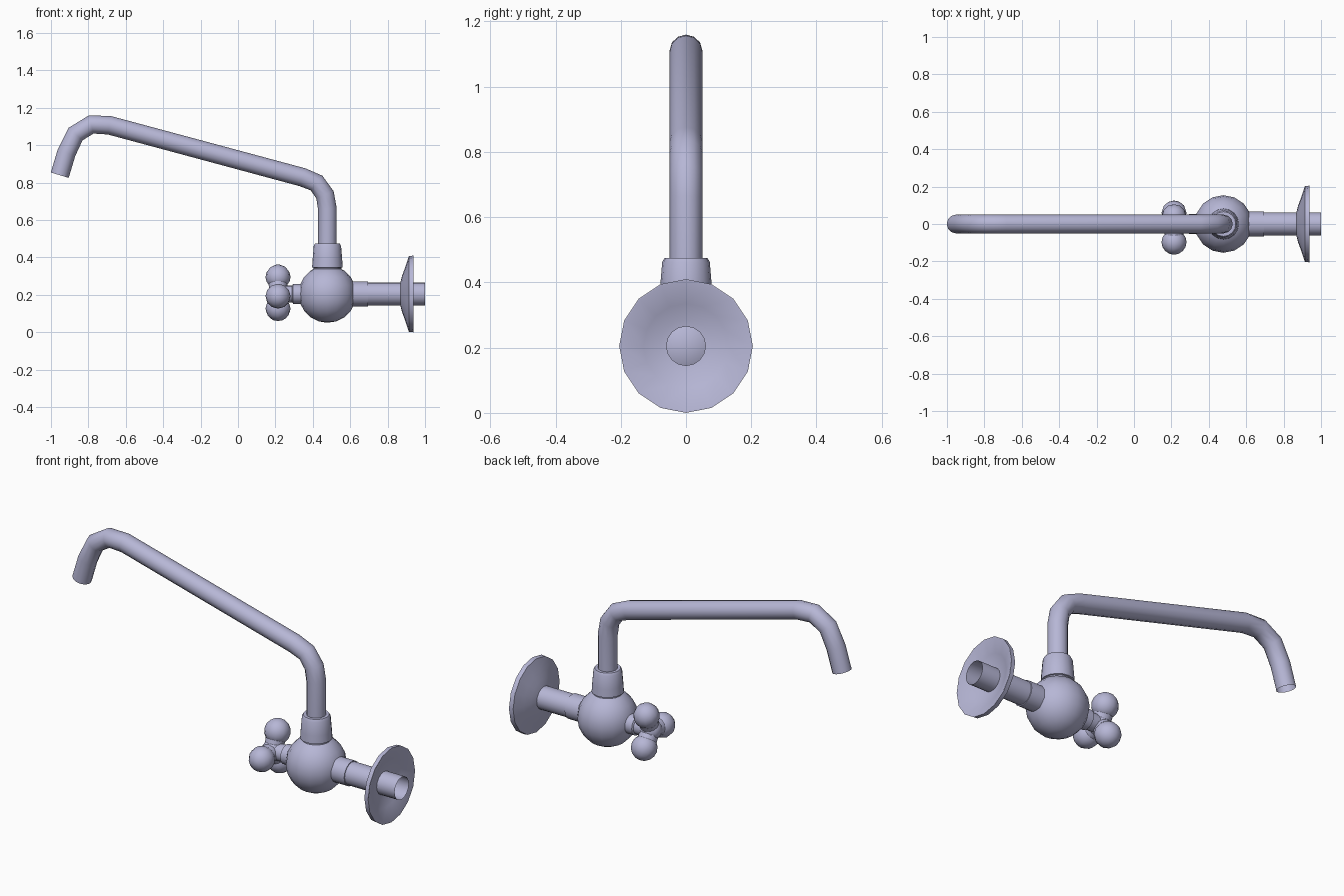
import bpy, bmesh, math
from mathutils import Matrix, Vector

cube = bpy.data.objects.get("Cube")
if cube:
    bpy.data.objects.remove(cube, do_unlink=True)

AXIS_Z = 0.205   # height of the horizontal body axis
BODY_X = 0.478   # centre of the ball and riser

metal = bpy.data.materials.new("lavender grey metal")
metal.use_nodes = True
COLOR = (0.47, 0.47, 0.67, 1)
metal.diffuse_color = COLOR
metal.node_tree.nodes["Principled BSDF"].inputs["Base Color"].default_value = COLOR


def finish(obj, angle=40):
    """Give the part its material and smooth shading with sharp edges."""
    obj.data.materials.clear()
    obj.data.materials.append(metal)
    bpy.ops.object.select_all(action='DESELECT')
    obj.select_set(True)
    bpy.context.view_layer.objects.active = obj
    bpy.ops.object.shade_smooth_by_angle(angle=math.radians(angle))


def add_mesh(name, bm, angle=40):
    bmesh.ops.recalc_face_normals(bm, faces=bm.faces)
    mesh = bpy.data.meshes.new(name)
    bm.to_mesh(mesh)
    bm.free()
    obj = bpy.data.objects.new(name, mesh)
    bpy.context.collection.objects.link(obj)
    finish(obj, angle)
    return obj


def lathe(name, profile, axis, sides=16, angle=40):
    """Spin (position, radius) pairs around the body's x axis or the riser's z axis."""
    bm = bmesh.new()
    rings = []
    for t, r in profile:
        ring = []
        for i in range(sides):
            a = 2 * math.pi * i / sides
            c, s = r * math.cos(a), r * math.sin(a)
            co = (t, c, AXIS_Z + s) if axis == 'x' else (BODY_X + c, s, t)
            ring.append(bm.verts.new(co))
        rings.append(ring)
    for lo, hi in zip(rings, rings[1:]):
        for i in range(sides):
            j = (i + 1) % sides
            bm.faces.new((lo[i], lo[j], hi[j], hi[i]))
    return add_mesh(name, bm, angle)


# Ball-shaped valve body
bm = bmesh.new()
bmesh.ops.create_uvsphere(bm, u_segments=16, v_segments=10, radius=0.154,
                          matrix=Matrix.Translation((BODY_X, 0, AXIS_Z)))
add_mesh("valve_body", bm)

# Tapered collar on top of the ball
lathe("collar", [(0.31, 0.072), (0.345, 0.075), (0.347, 0.082), (0.39, 0.079),
                 (0.462, 0.073), (0.475, 0.066), (0.475, 0.045)], 'z')

# Wall pipe, its ring next to the ball, and the open stub behind the flange
lathe("wall_pipe", [(0.60, 0.062), (1.0, 0.062)], 'x')
lathe("pipe_ring", [(0.60, 0.067), (0.695, 0.067), (0.695, 0.060)], 'x')

# Dished wall flange
lathe("wall_flange", [(0.868, 0.060), (0.870, 0.068), (0.878, 0.10), (0.893, 0.14),
                      (0.914, 0.203), (0.938, 0.205), (0.938, 0.200),
                      (0.908, 0.13), (0.893, 0.08), (0.89, 0.06)], 'x')

# Spout pipe, swept along its centre line
path = [(0.478, 0.42), (0.478, 0.66), (0.465, 0.735), (0.42, 0.798), (0.345, 0.829),
        (-0.688, 1.107), (-0.785, 1.111), (-0.868, 1.06), (-0.917, 0.96), (-0.953, 0.84)]
curve = bpy.data.curves.new("spout", 'CURVE')
curve.dimensions = '3D'
curve.bevel_depth = 0.05
curve.bevel_resolution = 4
spline = curve.splines.new('POLY')
spline.points.add(len(path) - 1)
for point, (x, z) in zip(spline.points, path):
    point.co = (x, 0, z, 1)
spout = bpy.data.objects.new("spout", curve)
bpy.context.collection.objects.link(spout)
bpy.ops.object.select_all(action='DESELECT')
spout.select_set(True)
bpy.context.view_layer.objects.active = spout
bpy.ops.object.convert(target='MESH')
finish(bpy.context.object, 45)

# Handle stem and hub
HANDLE_X = 0.214
lathe("handle_stem", [(0.22, 0.045), (0.29, 0.045), (0.295, 0.053), (0.36, 0.053)], 'x')
bm = bmesh.new()
bmesh.ops.create_uvsphere(bm, u_segments=12, v_segments=8, radius=0.058,
                          matrix=Matrix.Translation((HANDLE_X, 0, AXIS_Z)))
add_mesh("handle_hub", bm)

# Three handle arms, each ending in a round knob
for n in range(3):
    a = math.radians(187 + 120 * n)
    out = Vector((0, math.cos(a), math.sin(a)))
    hub = Vector((HANDLE_X, 0, AXIS_Z))
    turn = out.to_track_quat('Z', 'X').to_matrix().to_4x4()
    bm = bmesh.new()
    bmesh.ops.create_uvsphere(bm, u_segments=12, v_segments=8, radius=0.067,
                              matrix=Matrix.Translation(hub + out * 0.098) @ turn)
    bmesh.ops.create_cone(bm, segments=12, radius1=0.046, radius2=0.052, depth=0.08,
                          matrix=Matrix.Translation(hub + out * 0.04) @ turn)
    add_mesh(f"handle_knob_{n + 1}", bm)
